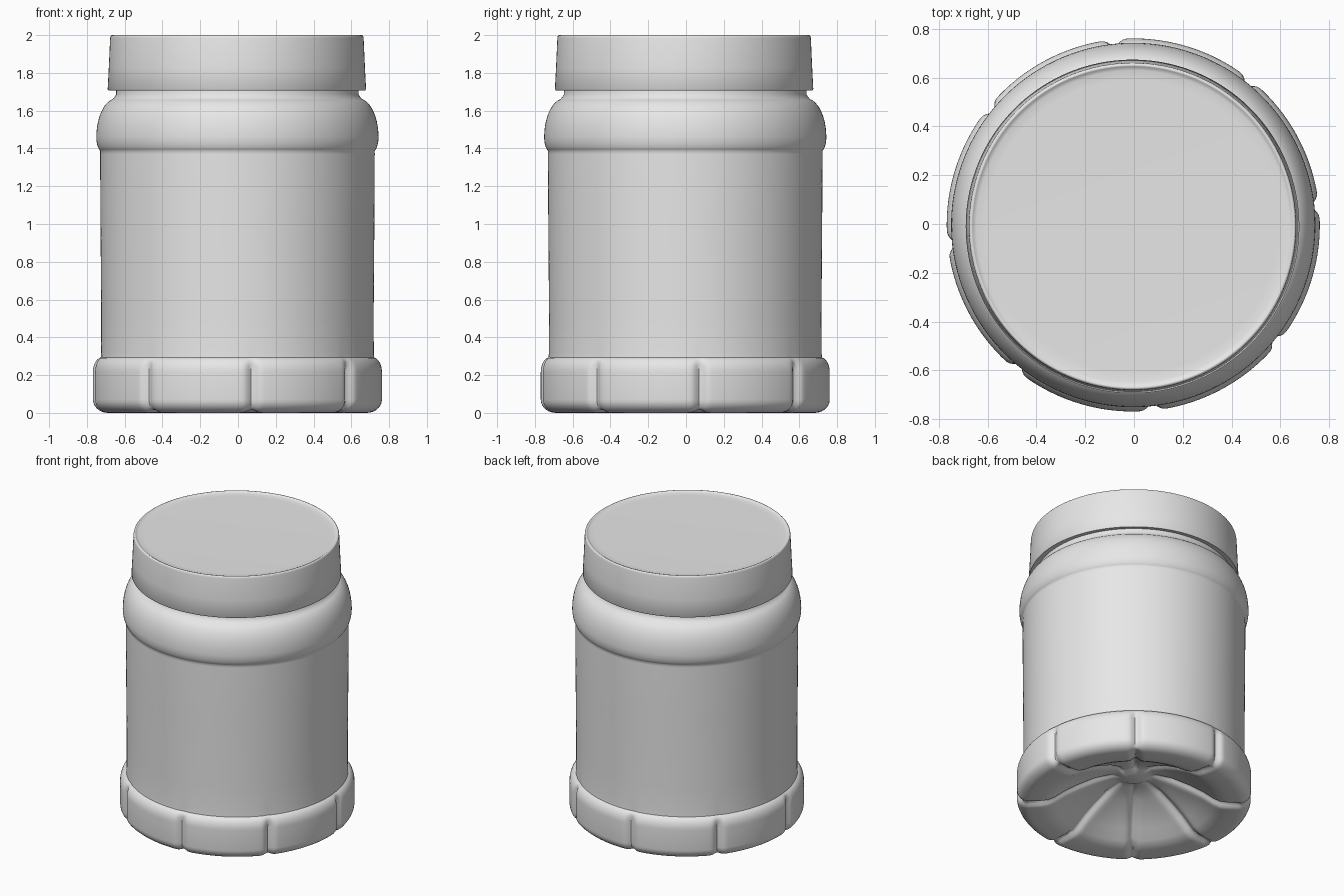
import bpy, bmesh, math

cube = bpy.data.objects.get("Cube")
if cube:
    bpy.data.objects.remove(cube, do_unlink=True)

grey = bpy.data.materials.new("plain grey")
grey.use_nodes = True
grey.diffuse_color = (0.8, 0.8, 0.8, 1)
grey.node_tree.nodes["Principled BSDF"].inputs["Base Color"].default_value = (0.8, 0.8, 0.8, 1)

SEGMENTS = 320
FIRST_GROOVE = math.radians(6)
PITCH = math.tau / 8
GROOVE_DEPTH = 0.028


def ramp(value, start, end):
    """Smooth step from 0 at start to 1 at end."""
    t = min(max((value - start) / (end - start), 0), 1)
    return t * t * (3 - 2 * t)


def arc(r, z, width, height, start, end, steps=7):
    """Elliptical arc of (radius, height) points, angles in degrees."""
    angles = [math.radians(start + (end - start) * i / steps) for i in range(steps + 1)]
    return [(r + width * math.cos(a), z + height * math.sin(a)) for a in angles]


def grooved(r, z, angle):
    """Press eight evenly spaced grooves into the foot and underside."""
    off = (angle - FIRST_GROOVE + PITCH / 2) % PITCH - PITCH / 2
    depth = GROOVE_DEPTH * math.exp(-(off * max(r, 0.15) / 0.026) ** 2)
    depth *= ramp(r, 0.08, 0.2) * ramp(z, 0.31, 0.22)
    wall = ramp(r, 0.66, 0.76)
    return r - depth * wall, z + depth * (1 - wall)


def lathe(name, profile, centre):
    """Revolve (radius, height) points around a vertical axis."""
    bm = bmesh.new()
    rings = []
    for r, z in profile:
        if r == 0:
            rings.append([bm.verts.new((*centre, z))] * SEGMENTS)
            continue
        ring = []
        for i in range(SEGMENTS):
            a = math.tau * i / SEGMENTS
            rr, zz = grooved(r, z, a)
            ring.append(bm.verts.new((centre[0] + rr * math.cos(a),
                                      centre[1] + rr * math.sin(a), zz)))
        rings.append(ring)
    for low, high in zip(rings, rings[1:]):
        for i in range(SEGMENTS):
            j = (i + 1) % SEGMENTS
            bm.faces.new(list(dict.fromkeys((low[i], low[j], high[j], high[i]))))
    bmesh.ops.recalc_face_normals(bm, faces=bm.faces)
    mesh = bpy.data.meshes.new(name)
    bm.to_mesh(mesh)
    bm.free()
    mesh.materials.append(grey)
    obj = bpy.data.objects.new(name, mesh)
    bpy.context.collection.objects.link(obj)
    bpy.ops.object.select_all(action='DESELECT')
    obj.select_set(True)
    bpy.context.view_layer.objects.active = obj
    bpy.ops.object.shade_smooth_by_angle(angle=math.radians(40))


# Jar body, from the middle of its underside up to the neck
underside = [(0, 0.20), (0.07, 0.20), (0.10, 0.215), (0.14, 0.215), (0.25, 0.18),
             (0.36, 0.13), (0.45, 0.08), (0.52, 0.03), (0.56, 0.01), (0.61, 0.002)]
foot = arc(0.685, 0.07, 0.08, 0.07, -90, 0) + arc(0.715, 0.215, 0.05, 0.08, 0, 80)
wall = [(0.722, 0.32), (0.721, 0.5), (0.725, 1.0), (0.727, 1.37)]
shoulder = arc(0.712, 1.46, 0.035, 0.08, -65, -5) + arc(0.64, 1.46, 0.107, 0.205, 0, 80, 10)
neck = [(0.642, 1.685), (0.642, 1.72)]
lathe("jar_body", underside + foot + wall + shoulder + neck, (-0.003, -0.004))

# Slightly tapered lid with a thin raised rim
skirt = [(0.63, 1.715), (0.680, 1.708), (0.684, 1.714), (0.678, 1.83), (0.671, 1.985)]
rim = arc(0.661, 1.99, 0.009, 0.01, 30, 150, 4)
cap = [(0.640, 1.991), (0.60, 1.990), (0, 1.990)]
lathe("lid", skirt + rim + cap, (-0.006, -0.01))
